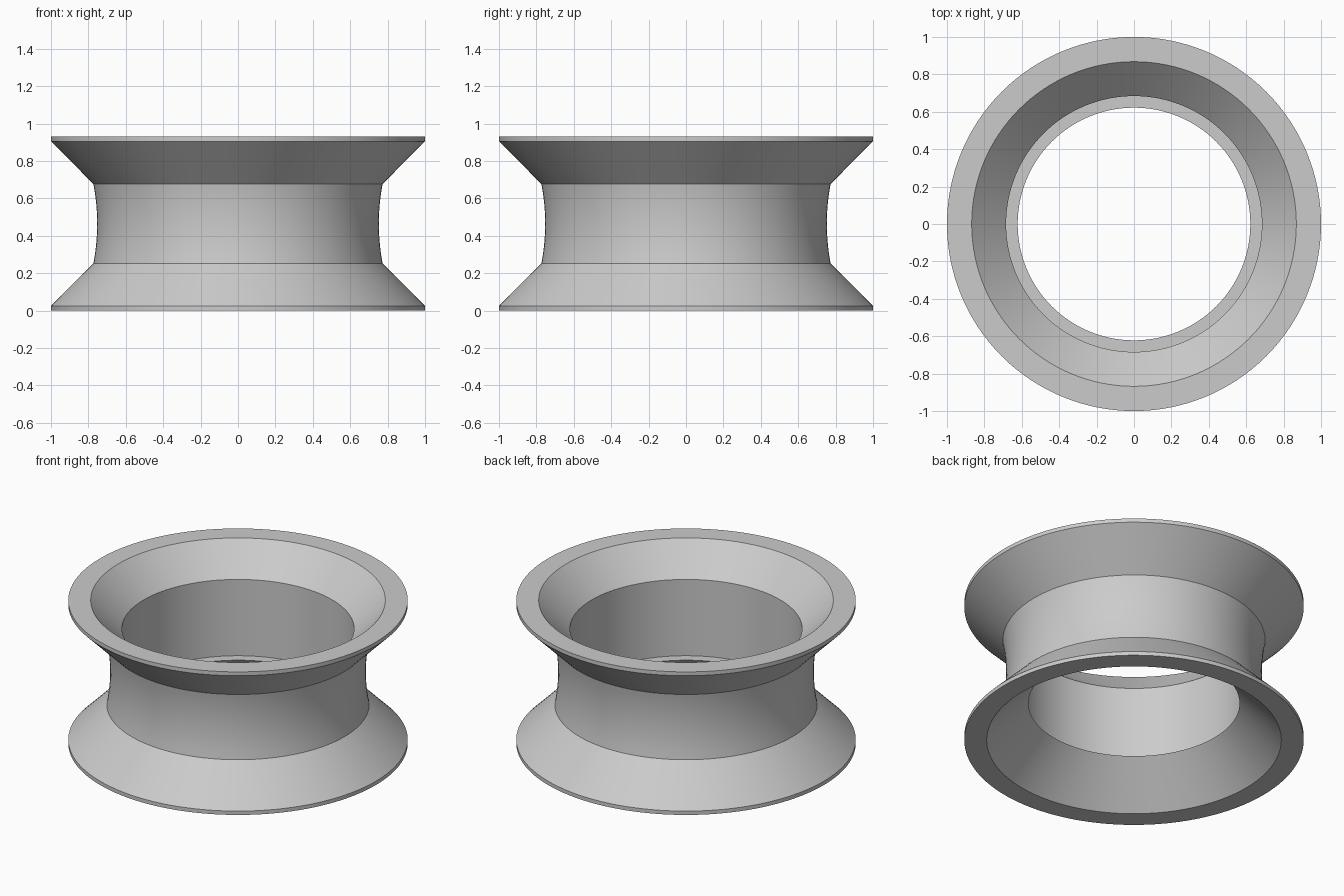
import bpy, bmesh, math

cube = bpy.data.objects.get("Cube")
if cube:
    bpy.data.objects.remove(cube, do_unlink=True)

SEGMENTS = 128
HEIGHT = 0.93
RIM = 0.025          # thickness of the flange edge
NECK_LOW, NECK_HIGH = 0.253, HEIGHT - 0.253
NECK_R, WAIST_R = 0.773, 0.753

metal = bpy.data.materials.new("grey metal")
metal.use_nodes = True
colour = (0.6, 0.6, 0.6, 1)
metal.diffuse_color = colour
metal.node_tree.nodes["Principled BSDF"].inputs["Base Color"].default_value = colour


def waist(steps=12):
    """Shallow concave curve between the two flanges."""
    for i in range(steps + 1):
        t = i / steps
        bulge = (2 * t - 1) ** 2
        yield WAIST_R + (NECK_R - WAIST_R) * bulge, NECK_LOW + (NECK_HIGH - NECK_LOW) * t


# Closed section: outside from the foot up, then down through the bore
profile = [(1, 0), (1, RIM), *waist(), (1, HEIGHT - RIM), (1, HEIGHT),
           (0.868, HEIGHT), (0.684, 0.746),     # upper inner flare
           (0.684, 0.25), (0.622, 0.25),        # bore and ledge
           (0.868, 0)]                          # lower inner flare

# Revolve the section into a ring
bm = bmesh.new()
rings = []
for s in range(SEGMENTS):
    a = 2 * math.pi * s / SEGMENTS
    rings.append([bm.verts.new((r * math.cos(a), r * math.sin(a), z)) for r, z in profile])
for s, ring in enumerate(rings):
    after = rings[(s + 1) % SEGMENTS]
    for i in range(len(profile)):
        j = (i + 1) % len(profile)
        bm.faces.new((ring[i], after[i], after[j], ring[j]))
bmesh.ops.recalc_face_normals(bm, faces=bm.faces)

mesh = bpy.data.meshes.new("flanged_ring")
bm.to_mesh(mesh)
bm.free()
mesh.materials.append(metal)
ring_object = bpy.data.objects.new("flanged_ring", mesh)
bpy.context.collection.objects.link(ring_object)

# Smooth round surfaces, crisp profile corners
bpy.ops.object.select_all(action="DESELECT")
ring_object.select_set(True)
bpy.context.view_layer.objects.active = ring_object
bpy.ops.object.shade_smooth_by_angle(angle=math.radians(30))
